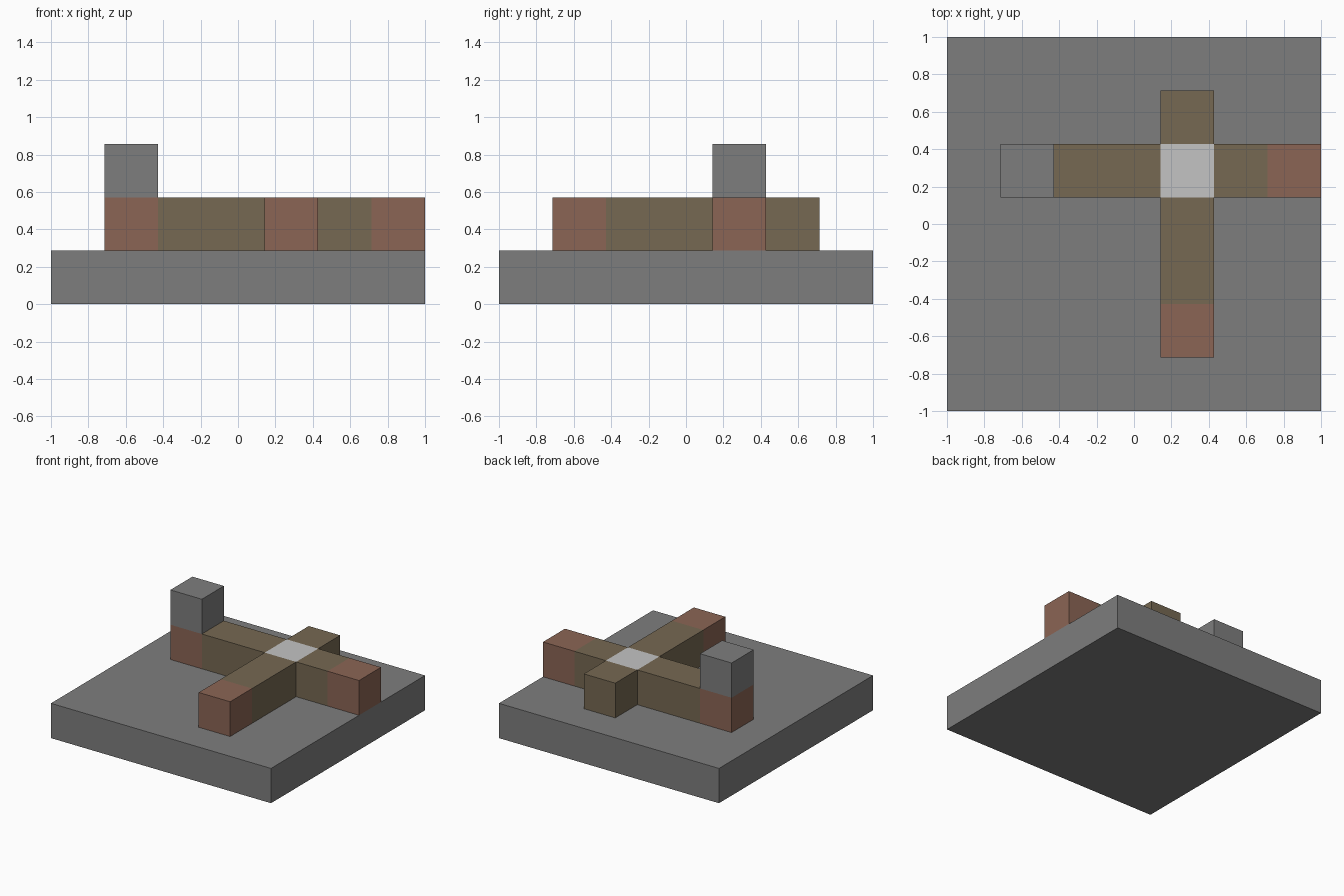
import bpy, bmesh

old = bpy.data.objects.get("Cube")
if old:
    bpy.data.objects.remove(old, do_unlink=True)

U = 2 / 7  # one block; the base is seven blocks wide


def material(name, color):
    m = bpy.data.materials.new(name)
    m.use_nodes = True
    m.diffuse_color = (*color, 1)
    m.node_tree.nodes["Principled BSDF"].inputs["Base Color"].default_value = (*color, 1)
    return m


stone = material("stone grey", (0.208, 0.208, 0.208))
wood = material("wood brown", (0.182, 0.14, 0.085))
brick = material("brick red", (0.258, 0.13, 0.09))
white = material("pale grey", (0.55, 0.55, 0.55))


def box(name, center, size, mat):
    bpy.ops.mesh.primitive_cube_add(size=1, location=center)
    ob = bpy.context.object
    ob.name = name
    ob.scale = size
    bpy.ops.object.transform_apply(location=False, rotation=False, scale=True)
    ob.data.materials.append(mat)
    return ob


# Base slab and the single block standing on the end of the beam
box("base_slab", (0, 0, U / 2), (2, 2, U), stone)
box("end_post", (-2 * U, U, 2.5 * U), (U, U, U), stone)

# Crossed beams: a flat cross of square cells, thickened upward
beam_x = [(x, 1) for x in range(-2, 4)]
beam_y = [(1, y) for y in range(-2, 3)]
brick_ends = {(-2, 1), (3, 1), (1, -2)}

bm = bmesh.new()
for cx, cy in sorted(set(beam_x + beam_y)):
    corners = [(-.5, -.5), (.5, -.5), (.5, .5), (-.5, .5)]
    face = bm.faces.new([bm.verts.new(((cx + dx) * U, (cy + dy) * U, U)) for dx, dy in corners])
    if (cx, cy) in brick_ends:
        face.material_index = 1
    elif (cx, cy) == (1, 1):
        face.material_index = 2
bmesh.ops.remove_doubles(bm, verts=bm.verts, dist=0.001)
mesh = bpy.data.meshes.new("crossed_beams")
bm.to_mesh(mesh)
bm.free()
for m in (wood, brick, white):
    mesh.materials.append(m)
beams = bpy.data.objects.new("crossed_beams", mesh)
bpy.context.collection.objects.link(beams)
solid = beams.modifiers.new("thickness", 'SOLIDIFY')
solid.thickness = U
solid.offset = 1
